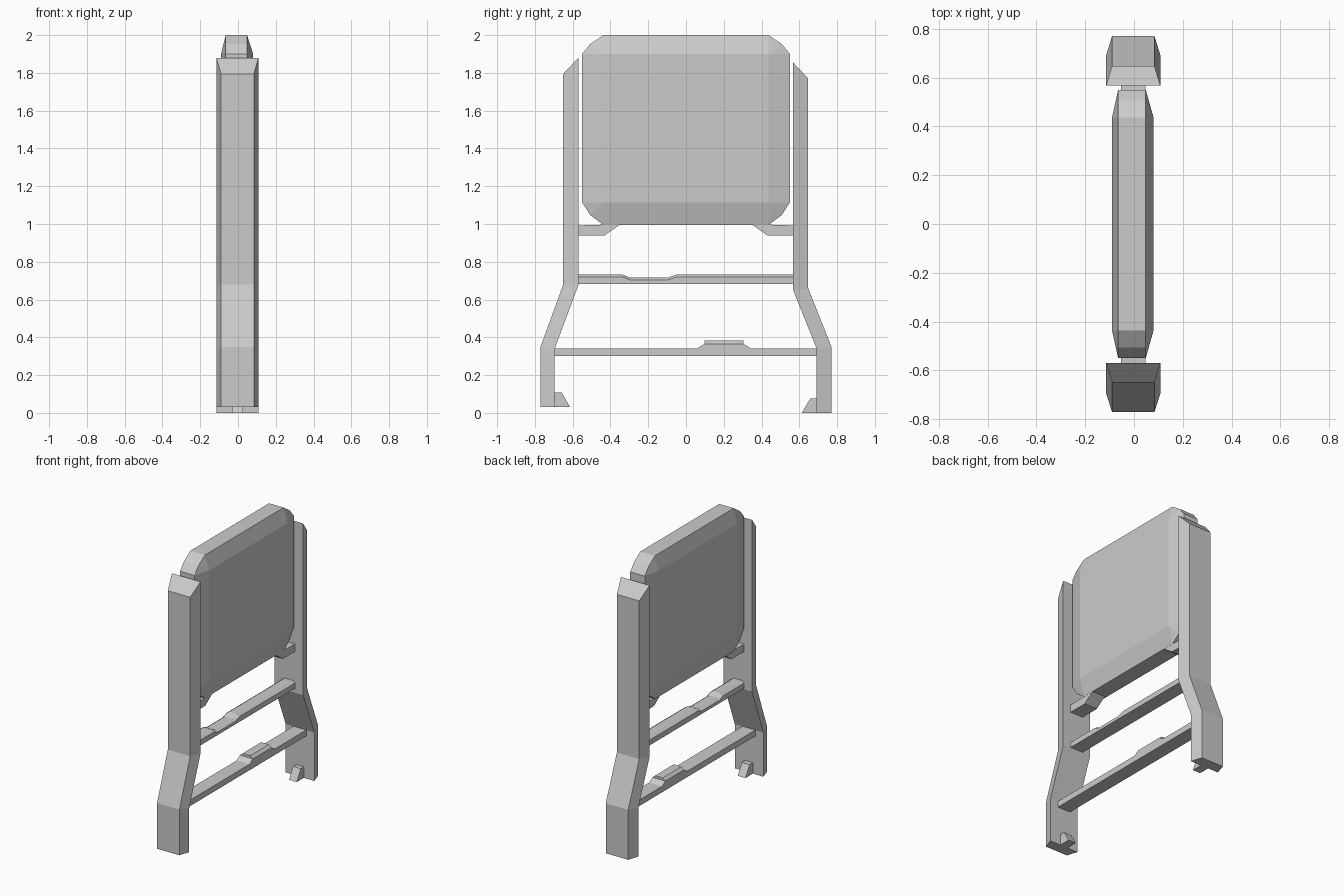
import bpy, bmesh

if "Cube" in bpy.data.objects:
    bpy.data.objects.remove(bpy.data.objects["Cube"])

CX = -0.003  # the model sits very slightly off x = 0


def make_object(name, sections, closed_ends=True):
    """Loft matching loops of 3D points into a flat-shaded solid."""
    bm = bmesh.new()
    rings = [[bm.verts.new(p) for p in s] for s in sections]
    n = len(rings[0])
    for a, b in zip(rings, rings[1:]):
        for i in range(n):
            j = (i + 1) % n
            bm.faces.new((a[i], a[j], b[j], b[i]))
    if closed_ends:
        bm.faces.new(rings[0][::-1])
        bm.faces.new(rings[-1])
    bmesh.ops.remove_doubles(bm, verts=bm.verts, dist=1e-5)
    bmesh.ops.recalc_face_normals(bm, faces=bm.faces)
    mesh = bpy.data.meshes.new(name)
    bm.to_mesh(mesh)
    bm.free()
    obj = bpy.data.objects.new(name, mesh)
    bpy.context.collection.objects.link(obj)
    return obj


def prism(name, profile, half):
    """Extrude a (y, z) profile across x."""
    return make_object(name, [[(CX + x, y, z) for y, z in profile] for x in (-half, half)])


def rail(name, stations, bottom):
    """Bar along y with bevelled top edges; stations are (y, shoulder z, top z, top half width)."""
    w = 0.05
    return make_object(name, [[(CX - w, y, bottom), (CX + w, y, bottom), (CX + w, y, zs),
                               (CX + t, y, zt), (CX - t, y, zt), (CX - w, y, zs)]
                              for y, zs, zt, t in stations])


# Bent side posts (wide inner face, narrow outer face) with feet and panel brackets
for label, s, path in (
    ("front", -1, [(0.695, 0.77, 0.03, 0.03), (0.695, 0.77, 0.34, 0.35),
                   (0.57, 0.65, 0.675, 0.68), (0.57, 0.65, 1.88, 1.795)]),
    ("back", 1, [(0.692, 0.77, 0.0, 0.0), (0.692, 0.77, 0.34, 0.35),
                 (0.567, 0.647, 0.65, 0.66), (0.567, 0.647, 1.855, 1.77)]),
):
    make_object(label + "_post", [
        [(CX - 0.111, s * yi, zi), (CX + 0.111, s * yi, zi),
         (CX + 0.087, s * yo, zo), (CX - 0.087, s * yo, zo)] for yi, yo, zi, zo in path])
    z0 = path[0][2]
    prism(label + "_foot", [(s * y, z0 + z) for y, z in
                            ((0.70, 0), (0.613, 0), (0.658, 0.077), (0.70, 0.077))], 0.03)
    prism(label + "_bracket", [(s * y, z) for y, z in
                               ((0.575, 0.94), (0.43, 0.94), (0.345, 1.0), (0.575, 0.992))], 0.05)

# Middle rail with a shallow dip
rail("middle_rail", [(y, z - 0.013, z, 0.03) for y, z in (
    (-0.572, 0.732), (-0.335, 0.732), (-0.295, 0.716),
    (-0.1, 0.716), (-0.05, 0.732), (0.57, 0.732))], 0.682)

# Lower rail with a raised block
prism("lower_rail", [(-0.697, 0.3), (0.694, 0.3), (0.694, 0.342), (-0.697, 0.342)], 0.05)
rail("rail_block", [(0.06, 0.342, 0.342, 0.05), (0.098, 0.365, 0.365, 0.05),
                    (0.098, 0.365, 0.382, 0.03), (0.305, 0.365, 0.382, 0.03),
                    (0.305, 0.365, 0.365, 0.05), (0.343, 0.342, 0.342, 0.05)], 0.335)

# Padded back panel: clipped corners, faces sloping up to a flat centre
outer, inner = [], []
for sy, top in ((1, True), (-1, True), (-1, False), (1, False)):
    zc = 1.9 if top else 1.115
    corner = [(0.55, zc), (0.507, 1.953 if top else 1.047), (0.437, 2.0 if top else 0.995)]
    if (sy > 0) != top:
        corner.reverse()
    outer += [(sy * y, z) for y, z in corner]
    inner += [(sy * 0.437, zc)] * 3
make_object("back_panel", [[(x, y, z) for y, z in loop] for x, loop in (
    (-0.09, inner), (-0.065, outer), (0.048, outer), (0.08, inner))], closed_ends=False)

# Close the flat centres of the panel
panel = bpy.data.objects["back_panel"].data
bm = bmesh.new()
bm.from_mesh(panel)
bmesh.ops.holes_fill(bm, edges=[e for e in bm.edges if e.is_boundary], sides=4)
bmesh.ops.dissolve_degenerate(bm, dist=1e-5, edges=bm.edges)
bmesh.ops.recalc_face_normals(bm, faces=bm.faces)
bm.to_mesh(panel)
bm.free()
